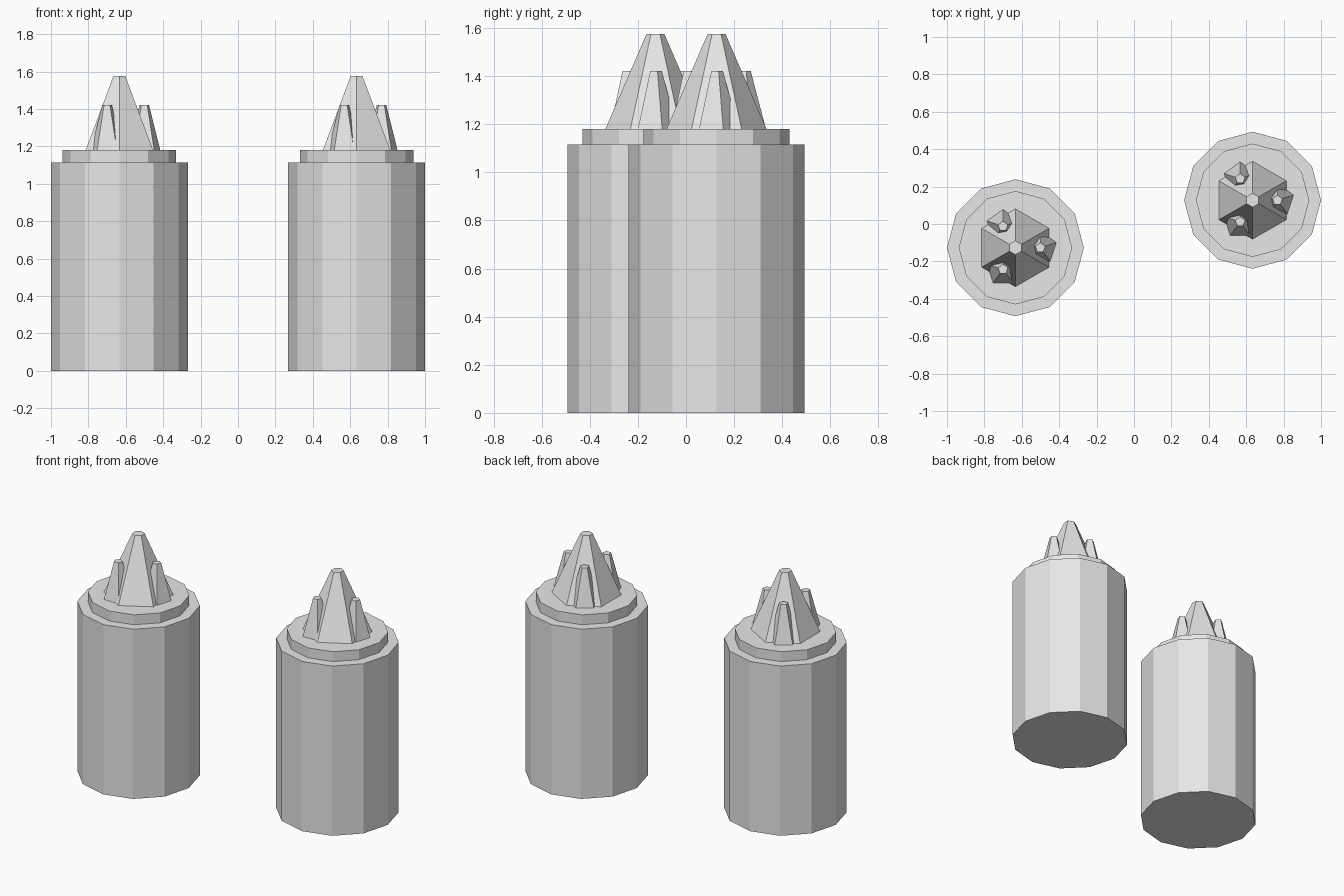
import bpy
import math

cube = bpy.data.objects.get("Cube")
if cube:
    bpy.data.objects.remove(cube, do_unlink=True)

grey = bpy.data.materials.new("light_grey")
grey.use_nodes = True
colour = (0.8, 0.8, 0.8, 1)
grey.diffuse_color = colour
grey.node_tree.nodes["Principled BSDF"].inputs["Base Color"].default_value = colour


def frustum(name, sides, r_base, r_top, x, y, z0, z1):
    """Upright tapered prism with one corner towards +y."""
    bpy.ops.mesh.primitive_cone_add(vertices=sides, radius1=r_base, radius2=r_top,
                                    depth=z1 - z0, location=(x, y, (z0 + z1) / 2))
    part = bpy.context.object
    part.name = name
    part.data.materials.append(grey)
    return part


BODY_R, BODY_TOP, LID_TOP = 0.366, 1.115, 1.18


def canister(side, x, y):
    # Twelve-sided body and the narrower lid on top
    frustum(side + "_body", 12, BODY_R, BODY_R, x, y, 0, BODY_TOP)
    frustum(side + "_lid", 12, 0.303, 0.303, x, y, BODY_TOP, LID_TOP)
    # Six-sided central spike
    frustum(side + "_spike", 6, 0.208, 0.037, x, y, LID_TOP, 1.575)
    # Three small five-sided prongs around the spike
    for i in range(3):
        a = i * math.tau / 3
        frustum(f"{side}_prong_{i + 1}", 5, 0.09, 0.027,
                x + 0.133 * math.cos(a), y + 0.133 * math.sin(a), LID_TOP, 1.42)


# Two matching canisters set diagonally
for side, s in (("right", -1), ("left", 1)):
    canister(side, s * (1 - BODY_R), s * 0.127)
